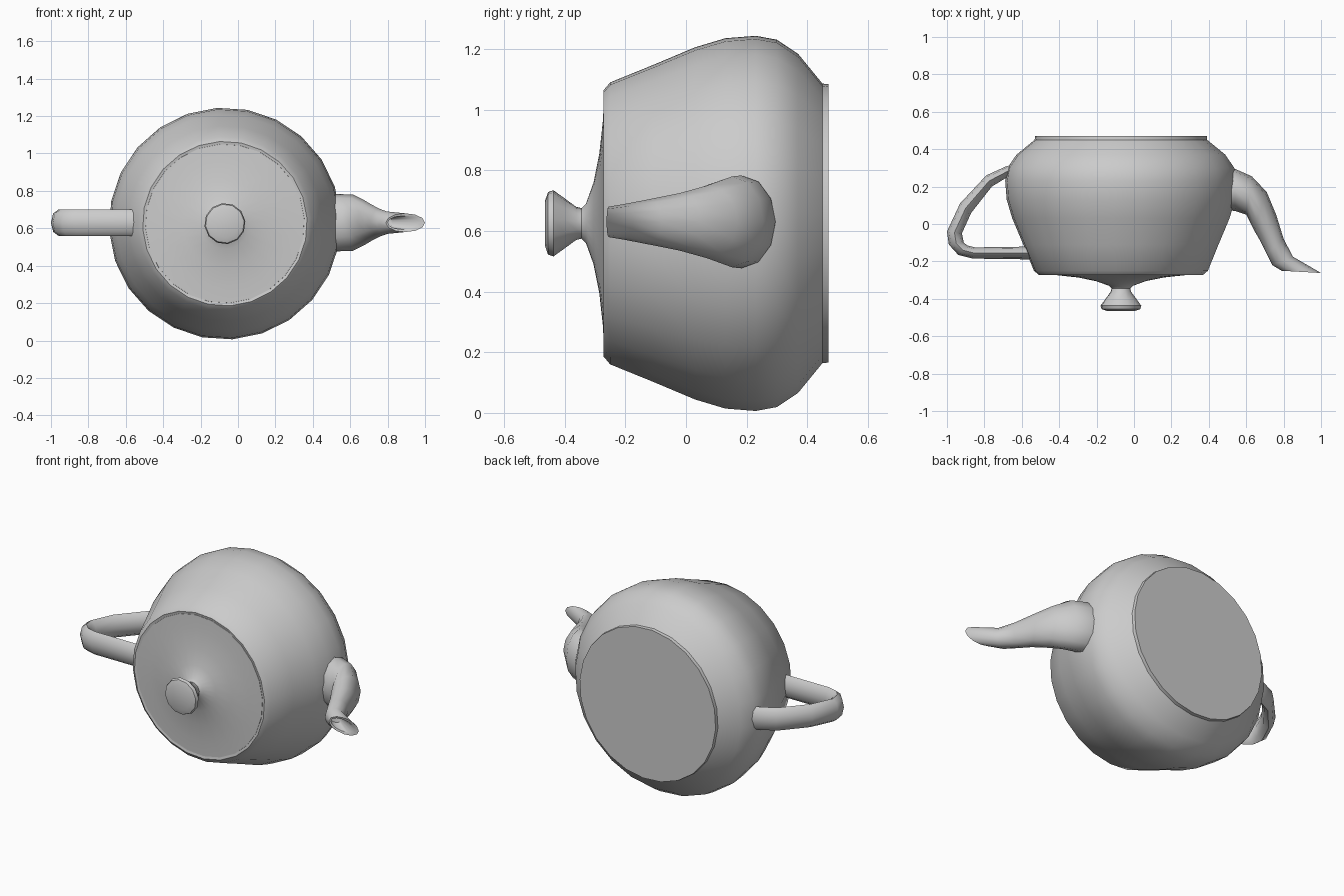
import bpy, bmesh
from math import sin, cos, pi, radians
from mathutils import Vector

cube = bpy.data.objects.get("Cube")
if cube:
    bpy.data.objects.remove(cube)

AXIS = Vector((-0.07, 0, 0.625))   # the pot lies on its side, axis along y

clay = bpy.data.materials.new("plain_grey")
clay.use_nodes = True
GREY = (0.6, 0.6, 0.6, 1)
clay.diffuse_color = GREY
clay.node_tree.nodes["Principled BSDF"].inputs["Base Color"].default_value = GREY


def loft(name, rings, angle):
    """Skin a list of equal rings of points and cap both ends."""
    bm = bmesh.new()
    loops = [[bm.verts.new(p) for p in ring] for ring in rings]
    n = len(loops[0])
    for a, b in zip(loops, loops[1:]):
        for i in range(n):
            j = (i + 1) % n
            bm.faces.new((a[i], a[j], b[j], b[i]))
    bm.faces.new(loops[0])
    bm.faces.new(loops[-1])
    bmesh.ops.recalc_face_normals(bm, faces=bm.faces)
    mesh = bpy.data.meshes.new(name)
    bm.to_mesh(mesh)
    bm.free()
    mesh.materials.append(clay)
    obj = bpy.data.objects.new(name, mesh)
    bpy.context.collection.objects.link(obj)
    bpy.ops.object.select_all(action='DESELECT')
    obj.select_set(True)
    bpy.context.view_layer.objects.active = obj
    bpy.ops.object.shade_smooth_by_angle(angle=radians(angle))
    return obj


def turned(name, profile, sides, angle=40):
    """Lathe (y, radius) pairs around the pot axis."""
    turns = [2 * pi * (i + 0.25) / sides for i in range(sides)]
    return loft(name, [[AXIS + Vector((r * cos(t), y, r * sin(t))) for t in turns]
                       for y, r in profile], angle)


def tube(name, sections, sides, z, angle=50):
    """Oval tube; each section has outer (x, y), inner (x, y) and half height."""
    rings = []
    for outer, inner, half in sections:
        a, b = Vector((*outer, z)), Vector((*inner, z))
        mid, arm = (a + b) / 2, (a - b) / 2
        rings.append([mid + arm * cos(t) + Vector((0, 0, half * sin(t)))
                      for t in (2 * pi * i / sides for i in range(sides))])
    return loft(name, rings, angle)


# Body: flat foot, full shoulder, taper to the mouth
turned("body", [(0.47, 0.46), (0.45, 0.462), (0.37, 0.56), (0.30, 0.607),
                (0.23, 0.62), (0.13, 0.612), (0.03, 0.582), (-0.11, 0.523),
                (-0.25, 0.466), (-0.272, 0.44), (-0.268, 0.425)], 24)

# Lid: shallow concave cone
turned("lid", [(-0.255, 0.428), (-0.27, 0.425), (-0.274, 0.34), (-0.286, 0.23),
               (-0.305, 0.135), (-0.33, 0.065), (-0.345, 0.05)], 24)

# Knob: narrow neck flaring to a rounded button
turned("knob", [(-0.325, 0.062), (-0.342, 0.05), (-0.362, 0.055), (-0.40, 0.083),
                (-0.437, 0.11), (-0.455, 0.104), (-0.465, 0.075)], 12)

# Handle: flat strap loop
H = 0.07
tube("handle", [((-0.56, 0.33), (-0.56, 0.28), H), ((-0.68, 0.31), (-0.67, 0.255), H),
                ((-0.79, 0.26), (-0.76, 0.20), H), ((-0.93, 0.11), (-0.87, 0.06), H),
                ((-1.0, -0.04), (-0.92, -0.05), H), ((-0.99, -0.11), (-0.91, -0.10), H),
                ((-0.94, -0.165), (-0.89, -0.115), H), ((-0.86, -0.185), (-0.85, -0.125), H),
                ((-0.50, -0.19), (-0.50, -0.12), H)], 8, 0.63)

# Spout: wide root, curved neck and a slanted hollow tip
tube("spout", [((0.42, 0.30), (0.42, 0.08), 0.15), ((0.54, 0.295), (0.54, 0.07), 0.153),
               ((0.63, 0.255), (0.60, 0.05), 0.15), ((0.71, 0.17), (0.64, -0.03), 0.12),
               ((0.76, 0.05), (0.675, -0.09), 0.095), ((0.80, -0.08), (0.71, -0.16), 0.075),
               ((0.85, -0.175), (0.74, -0.22), 0.06), ((1.0, -0.262), (0.79, -0.25), 0.05),
               ((0.96, -0.256), (0.80, -0.247), 0.036), ((0.83, -0.19), (0.77, -0.21), 0.025)],
     12, 0.63)
